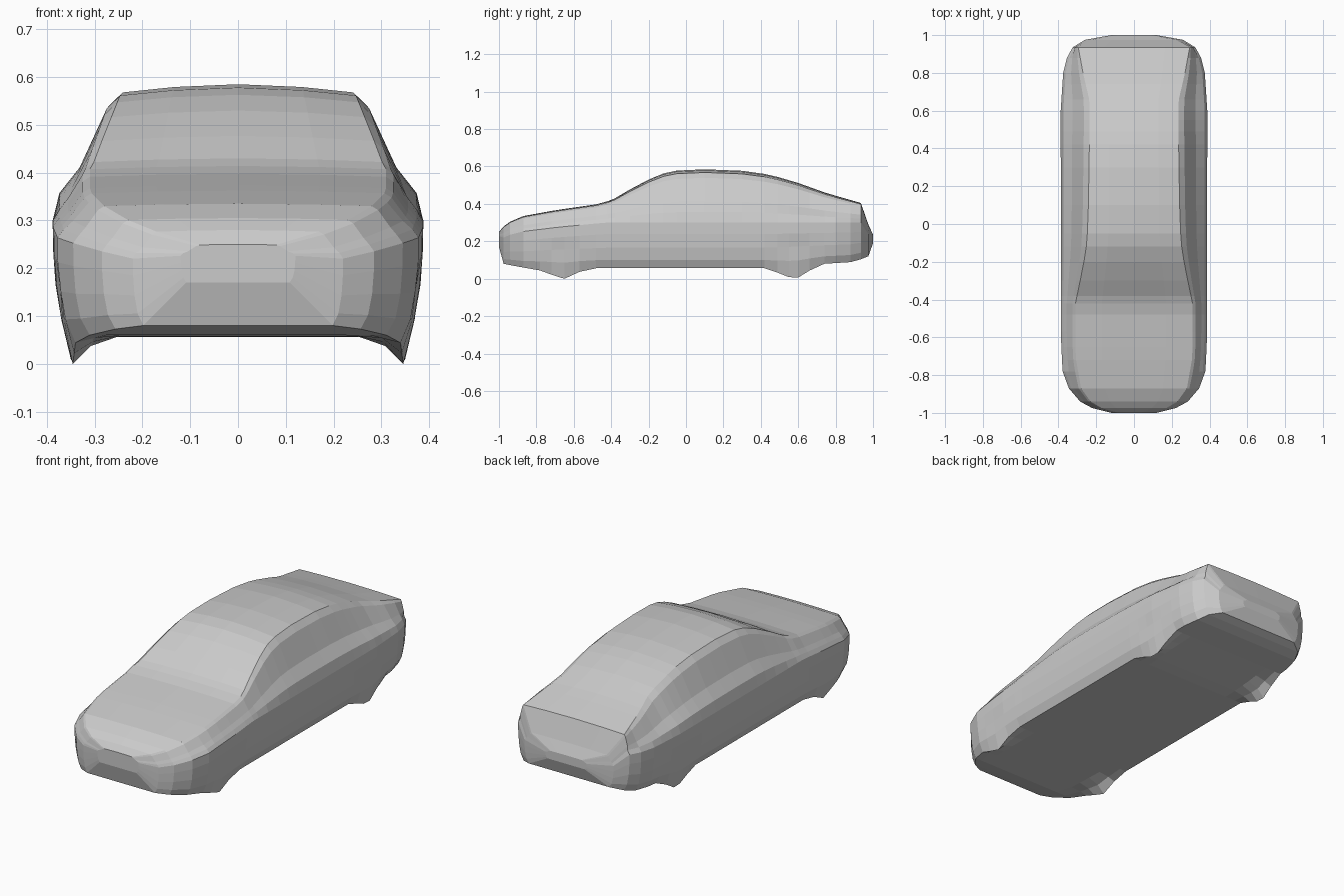
import bpy, bmesh

if "Cube" in bpy.data.objects:
    bpy.data.objects.remove(bpy.data.objects["Cube"])

# Side and plan profiles as (y, value) pairs
TOP = [(-1, .25), (-.975, .28), (-.94, .305), (-.87, .335), (-.7, .366), (-.45, .402), (-.38, .43),
       (-.3, .477), (-.2, .53), (-.12, .563), (-.05, .578), (.1, .585), (.3, .577), (.45, .556),
       (.6, .512), (.75, .458), (.935, .405), (.975, .29), (1, .235)]
FLOOR = [(-1, .17), (-.975, .08), (-.88, .06), (-.5, .056), (.45, .056), (.74, .08),
         (.9, .09), (.975, .12), (1, .19)]
WHEEL = [(-.82, 0), (-.74, -.03), (-.65, -.058), (-.57, -.02), (-.48, 0),
         (.42, 0), (.49, -.027), (.55, -.056), (.6, -.062), (.66, -.03), (.74, 0)]
WIDTH = [(-1, .12), (-.975, .22), (-.94, .285), (-.87, .345), (-.78, .378), (-.6, .387), (.6, .388),
         (.8, .375), (.88, .355), (.935, .325), (.975, .26), (1, .12)]
ROOF = [(-1, .08), (-.975, .17), (-.94, .23), (-.87, .28), (-.7, .31), (-.42, .31), (-.3, .285),
        (-.15, .255), (0, .243), (.5, .235), (.65, .235), (.8, .27), (.935, .295), (.975, .22), (1, .09)]


def value(curve, y):
    """Linear lookup in a profile."""
    if y <= curve[0][0]:
        return curve[0][1]
    for (a, va), (b, vb) in zip(curve, curve[1:]):
        if y <= b:
            return va + (vb - va) * (y - a) / (b - a)
    return curve[-1][1]


def half_section(y):
    """Half outline from floor centre round the side to roof centre."""
    w, r, top, f = (value(c, y) for c in (WIDTH, ROOF, TOP, FLOOR))
    drop = value(WHEEL, y)
    belt = min(.30, f + .7 * (top - f))
    low, up = belt - f, top - belt
    arch = 1 + drop * .25          # slight tuck of the side at the wheels
    return [(0, f), (.65 * w, f), (.8 * w, f + .35 * drop), (.9 * w, f + drop),
            (.955 * w, f + .18 * low + .2 * drop), (.985 * w * arch, f + .45 * low),
            (.998 * w, f + .75 * low), (w, belt), (.965 * w, belt + .2 * up),
            (w + (r - w) * .4, belt + .4 * up), (w + (r - w) * .8, belt + .84 * up),
            (r, belt + .94 * up), (.55 * r, top - .02 * up), (0, top)]


# Body shell: cross-sections lofted from nose to tail
stations = [-1, -.975, -.94, -.87, -.78, -.72, -.65, -.57, -.48, -.42, -.38, -.3, -.2, -.12, -.05,
            .1, .2, .3, .42, .49, .55, .6, .66, .74, .8, .88, .935, .975, 1]
bm = bmesh.new()
rings = []
for y in stations:
    half = half_section(y)
    outline = half + [(-x, z) for x, z in half[-2:0:-1]]
    rings.append([bm.verts.new((x, y, z)) for x, z in outline])
for a, b in zip(rings, rings[1:]):
    n = len(a)
    for i in range(n):
        j = (i + 1) % n
        bm.faces.new((a[i], a[j], b[j], b[i]))
bm.faces.new(rings[0])
bm.faces.new(rings[-1])
bmesh.ops.recalc_face_normals(bm, faces=bm.faces)

mesh = bpy.data.meshes.new("car_body")
bm.to_mesh(mesh)
bm.free()
body = bpy.data.objects.new("car_body", mesh)
bpy.context.collection.objects.link(body)
